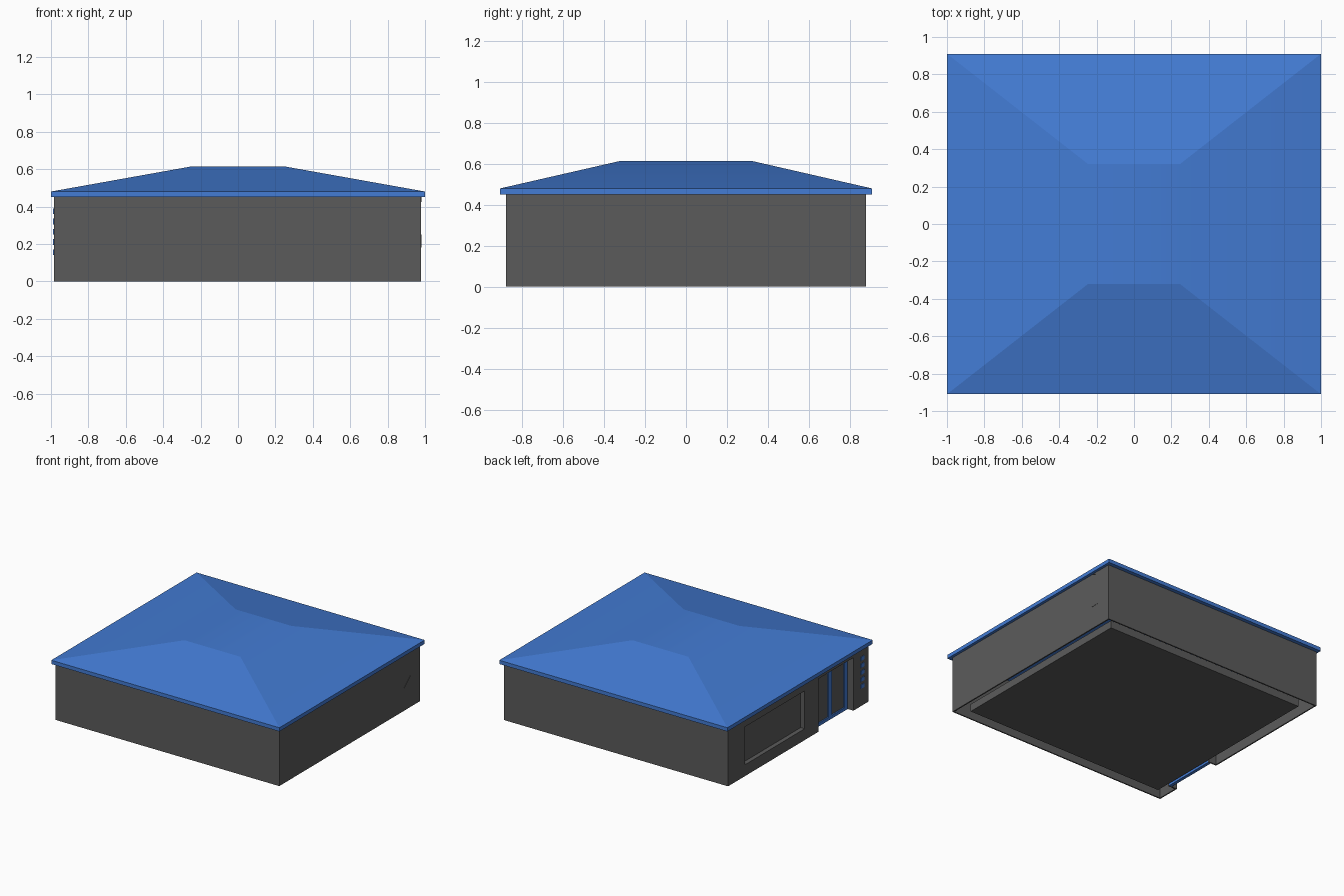
import bpy, bmesh
from math import radians

if "Cube" in bpy.data.objects:
    bpy.data.objects.remove(bpy.data.objects["Cube"])


def material(name, color):
    m = bpy.data.materials.new(name)
    m.use_nodes = True
    m.diffuse_color = color
    m.node_tree.nodes["Principled BSDF"].inputs["Base Color"].default_value = color
    return m


GREY = material("wall grey", (0.105, 0.105, 0.105, 1))
BLUE = material("roof blue", (0.056, 0.2, 0.66, 1))


def finish(name, bm, mat):
    bmesh.ops.recalc_face_normals(bm, faces=bm.faces)
    mesh = bpy.data.meshes.new(name)
    bm.to_mesh(mesh)
    bm.free()
    mesh.materials.append(mat)
    ob = bpy.data.objects.new(name, mesh)
    bpy.context.collection.objects.link(ob)
    return ob


def add_box(bm, x, y, z):
    """Add a box given as (low, high) ranges."""
    verts = bmesh.ops.create_cube(bm, size=1)["verts"]
    for v in verts:
        v.co = [sum(r) / 2 + c * (r[1] - r[0]) for c, r in zip(v.co, (x, y, z))]


def boxes(name, mat, *ranges):
    bm = bmesh.new()
    for r in ranges:
        add_box(bm, *r)
    return finish(name, bm, mat)


# Main dimensions
LEFT, RIGHT, DEPTH, TOP = -0.985, 0.978, 0.88, 0.455
T = 0.01
WIN_Y, WIN_Z = (-0.08, 0.67), (0.09, 0.39)
DOOR_Y, DOOR_Z = (-0.69, -0.25), (0.0, 0.42)
full_x, full_y, full_z = (LEFT, RIGHT), (-DEPTH, DEPTH), (0, TOP)

# Plain outer walls
boxes("front_wall", GREY, (full_x, (-DEPTH, -DEPTH + T), full_z))
boxes("back_wall", GREY, (full_x, (DEPTH - T, DEPTH), full_z))
boxes("side_wall", GREY, ((RIGHT - T, RIGHT), full_y, full_z))

# Shop wall, built around the window and doorway
skin = (LEFT, LEFT + T)
boxes("shop_wall", GREY,
      (skin, (-DEPTH, DOOR_Y[0]), full_z),
      (skin, DOOR_Y, (DOOR_Z[1], TOP)),
      (skin, (DOOR_Y[1], WIN_Y[0]), full_z),
      (skin, WIN_Y, (0, WIN_Z[0])),
      (skin, WIN_Y, (WIN_Z[1], TOP)),
      (skin, (WIN_Y[1], DEPTH), full_z))


def reveal(name, depth, y, z, sill):
    """Line the sides of an opening back to the given depth."""
    x = (LEFT + 0.001, LEFT + depth)
    parts = [(x, (y[0] - T, y[0]), z), (x, (y[1], y[1] + T), z),
             (x, y, (z[1], z[1] + T))]
    if sill:
        parts.append((x, y, (z[0] - T, z[0])))
    boxes(name, GREY, *parts)


# Recessed window
reveal("window_reveal", 0.04, WIN_Y, WIN_Z, True)
boxes("window_pane", GREY, ((LEFT + 0.035, LEFT + 0.04), WIN_Y, WIN_Z))

# Recessed double door with coloured frame
reveal("door_reveal", 0.075, DOOR_Y, DOOR_Z, False)
frame_x = (LEFT + 0.05, LEFT + 0.075)
posts = [(frame_x, (y - 0.02, y + 0.02), DOOR_Z) for y in (-0.67, -0.47, -0.27)]
rails = [(frame_x, DOOR_Y, z) for z in ((0, 0.025), (0.4, 0.42))]
boxes("door_frame", BLUE, *posts, *rails)
boxes("door_leaves", GREY, ((LEFT + 0.06, LEFT + 0.066), DOOR_Y, (0.01, 0.41)))

# Column of small trim plates beside the door
boxes("trim_plates", BLUE,
      *[((LEFT - 0.005, LEFT), (-0.82, -0.78), (0.14 + i * 0.055, 0.17 + i * 0.055))
        for i in range(5)])

# Floor slab set in from the walls
boxes("floor_slab", GREY, ((-0.89, 0.88), (-0.79, 0.79), (0, 0.06)))

# Triangular plates on the side wall
bm = bmesh.new()
for tri in (((0.68, 0.18), (0.76, 0.18), (0.76, 0.25)),
            ((0.7, 0.45), (0.76, 0.425), (0.76, 0.45))):
    face = bm.faces.new([bm.verts.new((RIGHT, y, z)) for y, z in tri])
    ext = bmesh.ops.extrude_face_region(bm, geom=[face])["geom"]
    for v in ext:
        if isinstance(v, bmesh.types.BMVert):
            v.co.x += 0.002
finish("side_plates", bm, GREY)

# Eaves slab with hipped, flat-topped roof
boxes("roof_eaves", BLUE, ((-1, 1), (-0.91, 0.91), (0.45, 0.48)))
bm = bmesh.new()
rings = [[bm.verts.new((sx * x, sy * y, z))
          for sx, sy in ((-1, -1), (1, -1), (1, 1), (-1, 1))]
         for x, y, z in ((1, 0.91, 0.48), (0.245, 0.32, 0.615))]
for i in range(4):
    j = (i + 1) % 4
    bm.faces.new((rings[0][i], rings[0][j], rings[1][j], rings[1][i]))
bm.faces.new(rings[1])
roof = finish("hipped_roof", bm, BLUE)
bpy.ops.object.select_all(action='DESELECT')
roof.select_set(True)
bpy.context.view_layer.objects.active = roof
bpy.ops.object.shade_smooth_by_angle(angle=radians(11.5))
